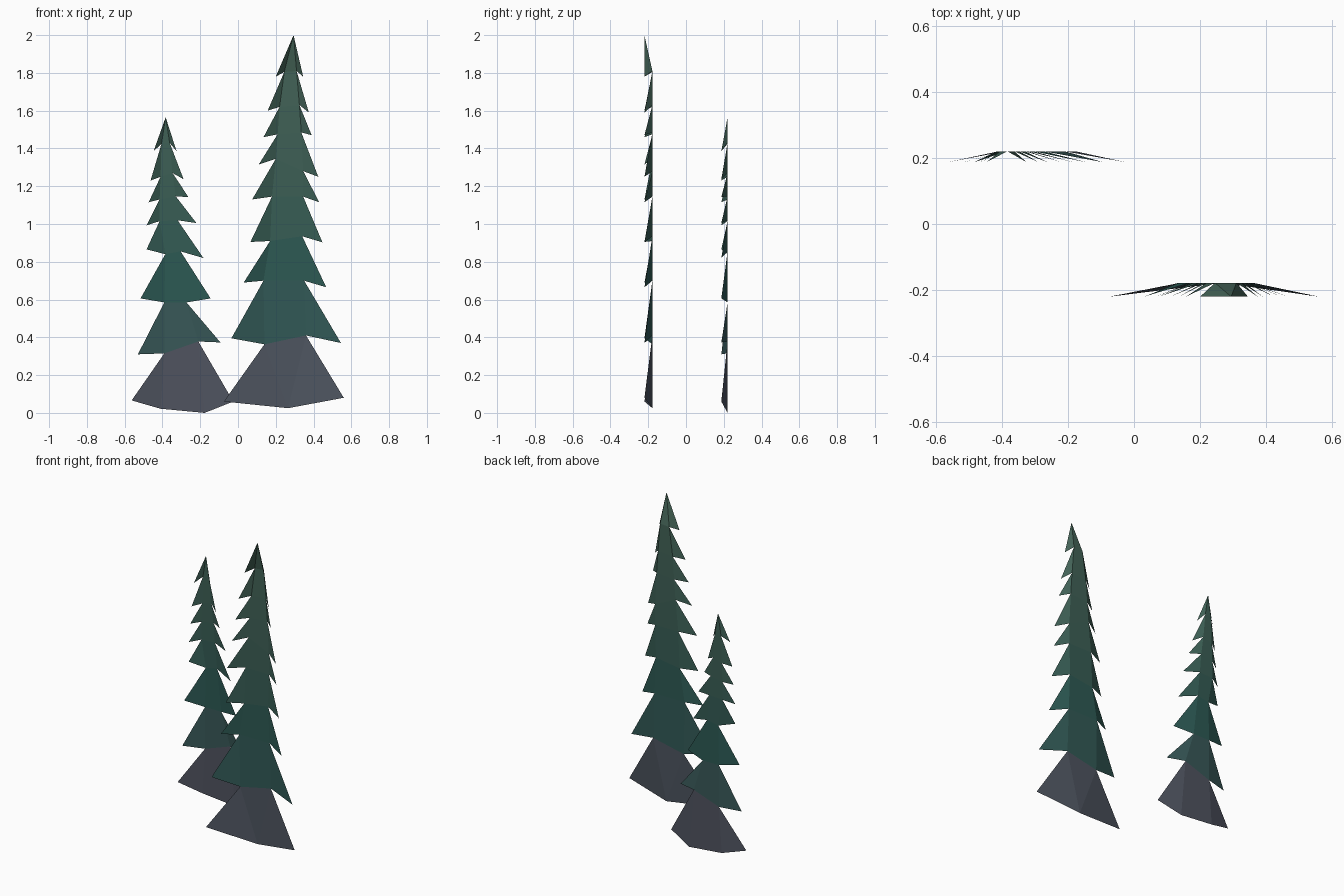
import bpy

# Colour stops by height: grey foot, teal middle, sage top
STOPS = [(0.20, (0.080, 0.088, 0.118)), (0.37, (0.05, 0.098, 0.105)),
         (0.55, (0.030, 0.100, 0.092)), (0.75, (0.024, 0.100, 0.088)),
         (1.10, (0.042, 0.112, 0.090)), (2.00, (0.062, 0.130, 0.098))]


def colour_at(z):
    if z <= STOPS[0][0]:
        return STOPS[0][1]
    for (z0, c0), (z1, c1) in zip(STOPS, STOPS[1:]):
        if z <= z1:
            t = (z - z0) / (z1 - z0)
            return tuple(a + (b - a) * t for a, b in zip(c0, c1))
    return STOPS[-1][1]


def tree(name, apex, y_tip, y_apex, y_notch, tiers):
    """Folded sheet: each tier is a flat core with two forward-bent side flaps."""
    verts, faces, tags, index = [], [], [], {}

    def v(x, y, z):
        key = (x, y, z)
        if key not in index:
            index[key] = len(verts)
            verts.append(key)
        return index[key]

    mesh = bpy.data.meshes.new(name)
    tl = tr = v(apex[0], y_apex, apex[1])
    top_z = apex[1]
    for i, (lx, lz, nlx, nlz, nrx, nrz, rx, rz) in enumerate(tiers):
        l, r = v(lx, y_tip, lz), v(rx, y_tip, rz)
        bl, br = v(nlx, y_notch, nlz), v(nrx, y_notch, nrz)
        for f in ((tl, l, bl), (tl, bl, br, tr), (tr, br, r)):
            f = list(dict.fromkeys(f))
            if len(f) > 2:
                faces.append(f)
                tags.append(i)
        mid = (top_z + (lz + rz) / 2) / 2
        mat = bpy.data.materials.new(f"{name}_tier_{i + 1}")
        mat.diffuse_color = (*colour_at(mid), 1)
        mesh.materials.append(mat)
        tl, tr, top_z = bl, br, (nlz + nrz) / 2
    mesh.from_pydata(verts, [], faces)
    for poly, tag in zip(mesh.polygons, tags):
        poly.material_index = tag
    obj = bpy.data.objects.new(name, mesh)
    bpy.context.collection.objects.link(obj)


# Tier rows: left tip, left notch, right notch, right tip (x, z each)
tree("tall_fir", (0.294, 2.0), -0.22, -0.22, -0.178, [
    (0.20, 1.78, 0.245, 1.805, 0.31, 1.81, 0.345, 1.78),
    (0.157, 1.60, 0.22, 1.62, 0.325, 1.63, 0.375, 1.59),
    (0.135, 1.46, 0.21, 1.475, 0.335, 1.485, 0.39, 1.47),
    (0.11, 1.315, 0.20, 1.345, 0.345, 1.28, 0.425, 1.25),
    (0.075, 1.13, 0.18, 1.145, 0.345, 1.145, 0.43, 1.115),
    (0.066, 0.905, 0.17, 0.91, 0.34, 0.935, 0.447, 0.903),
    (0.03, 0.69, 0.135, 0.70, 0.35, 0.70, 0.467, 0.665),
    (-0.035, 0.395, 0.14, 0.363, 0.36, 0.41, 0.545, 0.37),
    (-0.075, 0.06, 0.265, 0.025, 0.265, 0.025, 0.56, 0.08)])

tree("short_fir", (-0.383, 1.565), 0.187, 0.22, 0.22, [
    (-0.447, 1.385, -0.405, 1.425, -0.362, 1.43, -0.325, 1.385),
    (-0.463, 1.23, -0.41, 1.25, -0.347, 1.27, -0.288, 1.237),
    (-0.473, 1.115, -0.415, 1.13, -0.33, 1.147, -0.262, 1.142),
    (-0.484, 0.993, -0.415, 1.015, -0.32, 1.02, -0.22, 1.005),
    (-0.484, 0.866, -0.385, 0.84, -0.304, 0.855, -0.183, 0.82),
    (-0.516, 0.606, -0.39, 0.585, -0.273, 0.585, -0.145, 0.606),
    (-0.53, 0.31, -0.39, 0.315, -0.21, 0.378, -0.093, 0.373),
    (-0.563, 0.066, -0.41, 0.022, -0.177, 0.0, -0.025, 0.06)])
